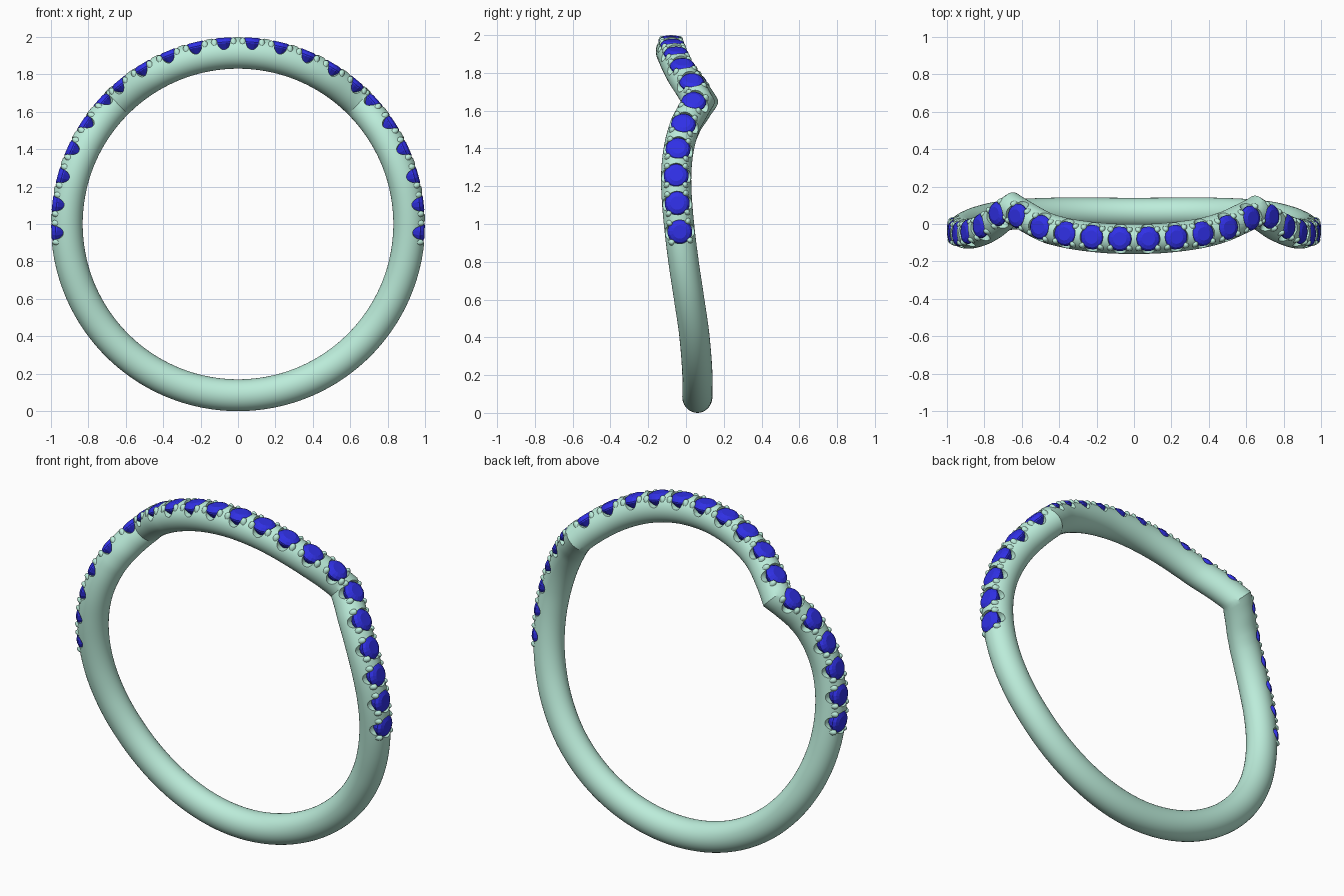
import bpy, bmesh, math
from mathutils import Vector, Matrix

if "Cube" in bpy.data.objects:
    bpy.data.objects.remove(bpy.data.objects["Cube"])

R, A, B = 0.915, 0.085, 0.08          # centreline radius, radial and sideways half thickness
KINK = 45
UPPER = [(0, -.08), (10, -.075), (22, -.052), (31, -.018), (39, .028), (45, .064)]
LOWER = [(45, .064), (50, .03), (56, -.008), (65, -.04), (74, -.052), (83, -.047), (93, -.032),
         (104, -.01), (115, .015), (130, .044), (150, .06), (180, .06)]


def hermite(tab, t):
    n = len(tab)
    def m(i):
        a, b = tab[max(i - 1, 0)], tab[min(i + 1, n - 1)]
        return 0 if tab[i][0] in (0, 180) else (b[1] - a[1]) / (b[0] - a[0])
    for i in range(n - 1):
        (x0, y0), (x1, y1) = tab[i], tab[i + 1]
        if t <= x1:
            h = x1 - x0
            u = (t - x0) / h
            return ((2*u**3 - 3*u*u + 1) * y0 + (u**3 - 2*u*u + u) * h * m(i)
                    + (3*u*u - 2*u**3) * y1 + (u**3 - u*u) * h * m(i + 1))
    return tab[-1][1]


def wave(deg):
    """Sideways offset of the band; deg is measured from the top, positive to the right."""
    t = abs((deg + 180) % 360 - 180)
    y = hermite(UPPER if t <= KINK else LOWER, t)
    if (deg + 180) % 360 < 180:
        y += .018 * max(0, 1 - abs(t - KINK) / 15)
    return y


def slope(deg):
    return (wave(deg + .3) - wave(deg - .3)) / (math.radians(.6) * R)


def frame(deg, r):
    """Matrix with x along the band, y sideways and z pointing outwards."""
    a = math.radians(deg)
    out = Vector((math.sin(a), 0, math.cos(a)))
    tan = Vector((math.cos(a), slope(deg), -math.sin(a))).normalized()
    side = out.cross(tan)
    m = Matrix((tan, side, out)).transposed().to_4x4()
    m.translation = out * r + Vector((0, wave(deg), 1))
    return m


def finish(name, bm, color=None):
    bmesh.ops.recalc_face_normals(bm, faces=bm.faces)
    me = bpy.data.meshes.new(name)
    bm.to_mesh(me)
    bm.free()
    ob = bpy.data.objects.new(name, me)
    bpy.context.collection.objects.link(ob)
    if color:
        mat = bpy.data.materials.new(name + "_colour")
        mat.diffuse_color = color
        mat.use_nodes = True
        mat.node_tree.nodes["Principled BSDF"].inputs["Base Color"].default_value = mat.diffuse_color
        me.materials.append(mat)
    return ob


def lathe(bm, mat, profile, n, turn=0):
    """Closed turned solid from (radius, height) points."""
    rings = [[bm.verts.new(mat @ Vector((r * math.cos(2*math.pi*(k + turn)/n),
                                         r * math.sin(2*math.pi*(k + turn)/n), h)))
              for k in range(n)] for r, h in profile]
    for p, q in zip(rings, rings[1:]):
        for k in range(n):
            bm.faces.new((p[k], p[(k+1) % n], q[(k+1) % n], q[k]))
    bm.faces.new(rings[0])
    bm.faces.new(rings[-1])


GREEN, BLUE = (.50, .84, .70, 1), (.03, .03, .80, 1)
SITES = [s * (4.4 + 8.8 * i) for s in (-1, 1) for i in range(11)]

# band: swept oval with mitred kinks at both shoulders
bm = bmesh.new()
N, S = 240, 36
rings = []
for i in range(N):
    deg = i * 360 / N - 180
    a = math.radians(deg)
    s = slope(deg)
    if abs(abs(deg) - KINK) < .1:
        s = .45
    w = B * math.sqrt(1 + s * s)
    ring = []
    for k in range(S):
        p = 2 * math.pi * k / S
        r = R + A * math.cos(p)
        ring.append(bm.verts.new((r * math.sin(a), wave(deg) + w * math.sin(p), 1 + r * math.cos(a))))
    rings.append(ring)
for i in range(N):
    p, q = rings[i], rings[(i + 1) % N]
    for k in range(S):
        bm.faces.new((p[k], p[(k+1) % S], q[(k+1) % S], q[k]))
band = finish("band", bm, GREEN)

# cutters: round stone seats and side scallops
seats, scallops = bmesh.new(), bmesh.new()
for d in SITES:
    lathe(seats, frame(d, 0), [(.063, .963), (.063, 1.03)], 24)
    m = frame(d, .985) @ Matrix.Diagonal((1, 1, 1.4, 1)) @ Matrix.Rotation(math.pi/2, 4, 'X')
    lathe(scallops, m, [(.036, -.12), (.036, .12)], 20)
bpy.context.view_layer.objects.active = band
for name, b in (("seat_cutter", seats), ("scallop_cutter", scallops)):
    cutter = finish(name, b)
    cutter.hide_render = True
    mod = band.modifiers.new(name, 'BOOLEAN')
    mod.operation, mod.solver, mod.object = 'DIFFERENCE', 'EXACT', cutter
    bpy.ops.object.modifier_apply(modifier=mod.name)
    bpy.data.objects.remove(cutter)

# faceted stones and the four prongs holding each
gems, prongs = bmesh.new(), bmesh.new()
for d in SITES:
    lathe(gems, frame(d, 0), [(.012, .905), (.045, .938), (.066, .968), (.066, .975),
                              (.055, .99), (.036, .998)], 16, .5)
    for sx in (-1, 1):
        for sy in (-1, 1):
            m = frame(d, .965) @ Matrix.Translation((sx * .051, sy * .047, 0))
            bmesh.ops.create_uvsphere(prongs, u_segments=12, v_segments=8, radius=.019,
                                      matrix=m @ Matrix.Diagonal((1, 1, 1.6, 1)))
finish("stones", gems, BLUE)
prong_ob = finish("prongs", prongs, GREEN)

# smooth shading on the metal
for ob in (band, prong_ob):
    bpy.ops.object.select_all(action='DESELECT')
    ob.select_set(True)
    bpy.context.view_layer.objects.active = ob
    bpy.ops.object.shade_smooth_by_angle(angle=math.radians(30))
